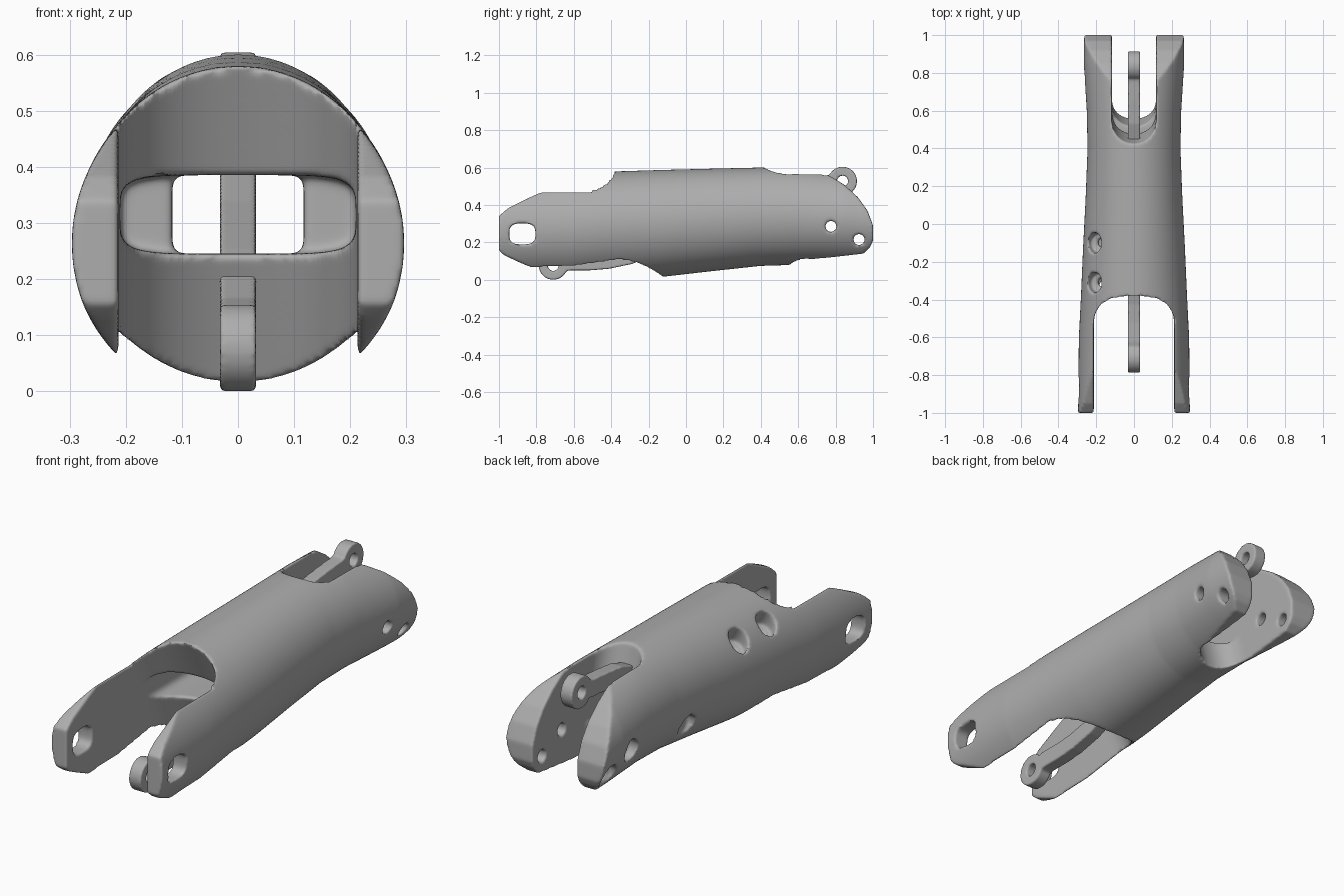
import bpy, bmesh, math
from mathutils import Vector

if "Cube" in bpy.data.objects:
    bpy.data.objects.remove(bpy.data.objects["Cube"])

grey = bpy.data.materials.new("grey")
grey.diffuse_color = (0.42, 0.42, 0.42, 1)
grey.use_nodes = True
grey.node_tree.nodes["Principled BSDF"].inputs["Base Color"].default_value = grey.diffuse_color


def loft(name, rings):
    """Closed solid through rings with equal point counts."""
    bm = bmesh.new()
    vs = [[bm.verts.new(p) for p in r] for r in rings]
    n = len(vs[0])
    for a, b in zip(vs, vs[1:]):
        for i in range(n):
            j = (i + 1) % n
            bm.faces.new((a[i], a[j], b[j], b[i]))
    bm.faces.new(vs[0])
    bm.faces.new(vs[-1])
    bmesh.ops.recalc_face_normals(bm, faces=bm.faces)
    me = bpy.data.meshes.new(name)
    bm.to_mesh(me)
    bm.free()
    ob = bpy.data.objects.new(name, me)
    bpy.context.collection.objects.link(ob)
    return ob


def rod(name, a, b, r, n=40):
    """Cylinder from a to b."""
    a, b = Vector(a), Vector(b)
    q = (b - a).to_track_quat('Z', 'Y')
    circ = [q @ Vector((r * math.cos(t), r * math.sin(t), 0))
            for t in (2 * math.pi * i / n for i in range(n))]
    return loft(name, [[a + c for c in circ], [b + c for c in circ]])


def superellipse(w, h, p, n):
    out = []
    for i in range(n):
        t = 2 * math.pi * i / n
        c, s = math.cos(t), math.sin(t)
        out.append((w * math.copysign(abs(c) ** (2 / p), c),
                    h * math.copysign(abs(s) ** (2 / p), s)))
    return out


def apply_mod(ob, kind, **kw):
    m = ob.modifiers.new(kind, kind)
    for k, v in kw.items():
        setattr(m, k, v)
    bpy.context.view_layer.objects.active = ob
    bpy.ops.object.modifier_apply(modifier=m.name)


def combine(ob, other, op='DIFFERENCE'):
    apply_mod(ob, 'BOOLEAN', object=other, operation=op, solver='EXACT')
    bpy.data.objects.remove(other)


def finish(ob, voxel, rounds):
    """Round all edges evenly and shade smooth."""
    apply_mod(ob, 'REMESH', mode='VOXEL', voxel_size=voxel)
    apply_mod(ob, 'SMOOTH', factor=0.5, iterations=rounds)
    ob.data.materials.clear()
    ob.data.materials.append(grey)
    for p in ob.data.polygons:
        p.use_smooth = True
        p.material_index = 0


# shell: oval tube, stations are (y, half width, centre z, half height)
stations = [(-1.05, .297, .262, .300), (-.6, .292, .272, .298), (-.385, .281, .288, .291),
            (-.13, .270, .301, .286), (.14, .256, .320, .274), (.4, .246, .337, .263),
            (.6, .250, .340, .260), (.85, .266, .330, .255), (1.05, .264, .315, .25)]
shell = loft("forearm_shell", [[(x, y, cz + z) for x, z in superellipse(w, h, 2, 96)]
                               for y, w, cz, h in stations])

# side outline trims both fork ends
outline = [(-1, .34), (-.95, .383), (-.77, .473), (-.57, .478), (-.4, .75), (.5, .75),
           (.68, .61), (.77, .556), (.85, .505), (.92, .44), (.97, .37), (1, .29),
           (1, .21), (.985, .175), (.95, .14), (.6, .1), (.5, -.1), (-.6, -.1),
           (-.73, .045), (-.81, .055), (-.97, .13), (-1, .155)]
combine(shell, loft("trim", [[(x, y, z) for y, z in outline] for x in (-.5, .5)]), 'INTERSECT')


# slanted U-shaped slots that form the forks
def u_slot(half, depth, power, sign, end):
    pts = [(half, -1), (half, 0)]
    for i in range(1, 28):
        t = math.pi * i / 28
        c, s = math.cos(t), math.sin(t)
        pts.append((half * math.copysign(abs(c) ** (2 / power), c), s ** (2 / power) * depth))
    pts += [(-half, 0), (-half, -1)]
    return loft("u_slot", [[(x, sign * (y - depth) + end(z), z) for x, y in pts]
                           for z in (-.15, .8)])


combine(shell, u_slot(.213, .215, 2.3, 1, lambda z: -.385 + (.58 - z) * .455))
combine(shell, u_slot(.117, .12, 2.2, -1, lambda z: .425 + (.6 - z) * .26))

# inner channel
for w, p, y0, y1 in ((.21, 5, -.6, .40), (.117, 12, .3, .7)):
    ring = superellipse(w, .07, p, 64)
    combine(shell, loft("channel", [[(x, y, .315 + z) for x, z in ring] for y in (y0, y1)]))

# oblong pivot holes in the front fork
ring = superellipse(.07, .056, 3.2, 48)
combine(shell, loft("pivot", [[(x, -.875 + y, .245 + z) for y, z in ring] for x in (-.5, .5)]))

# rear screw holes with counterbores on the left side
for y, z in ((.775, .285), (.925, .215)):
    combine(shell, rod("hole", (-.5, y, z), (.5, y, z), .03))
    combine(shell, rod("bore", (-.5, y, z), (-.2, y, z), .052))
combine(shell, rod("bore", (-.5, .31, .22), (-.19, .31, .22), .052))

# two tilted screw pockets on the upper left
d = Vector((-.5, 0, .87))
for y in (-.10, -.31):
    c = Vector((-.212, y, .475))
    combine(shell, rod("pocket", c - d * .07, c + d * .2, .054))
    combine(shell, rod("pocket_hole", c - d * .12, c + d * .1, .024))
finish(shell, .0075, 7)

# curved lever running through the shell, with an eye at each end
path = [(-.71, .078), (-.62, .092), (-.52, .092), (-.42, .1), (-.3, .125), (-.2, .165), (-.1, .215),
        (.1, .3), (.3, .40), (.42, .455), (.54, .495), (.66, .508), (.75, .515), (.835, .528)]
half = .032
upper, lower = [], []
for i, (y, z) in enumerate(path):
    a, b = path[max(i - 1, 0)], path[min(i + 1, len(path) - 1)]
    n = Vector((a[1] - b[1], b[0] - a[0])).normalized() * .042
    upper.append((y + n.x, z + n.y))
    lower.append((y - n.x, z - n.y))
side = upper + lower[::-1]
lever = loft("lever_arm", [[(x, y, z) for y, z in side] for x in (-half, half)])
eyes = ((-.71, .077), (.837, .527))
for y, z in eyes:
    combine(lever, rod("eye", (-half, y, z), (half, y, z), .077), 'UNION')
for y, z in eyes:
    combine(lever, rod("eye_hole", (-.2, y, z), (.2, y, z), .03))
finish(lever, .006, 4)
